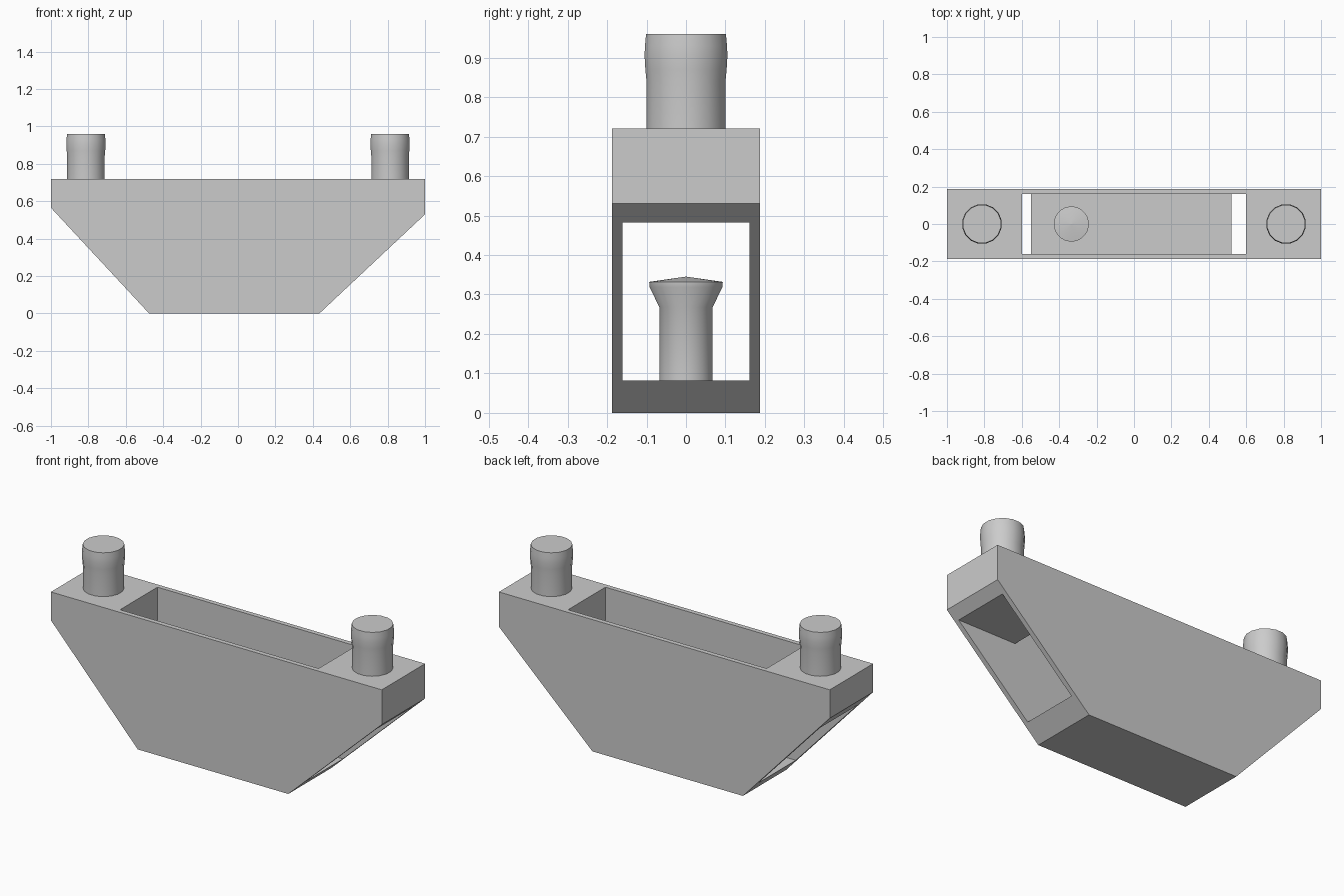
import bpy, bmesh, math

cube = bpy.data.objects.get("Cube")
if cube:
    bpy.data.objects.remove(cube, do_unlink=True)

grey = bpy.data.materials.new("plain grey")
grey.use_nodes = True
colour = (0.6, 0.6, 0.6, 1)
grey.diffuse_color = colour
grey.node_tree.nodes["Principled BSDF"].inputs["Base Color"].default_value = colour


def add_object(name, bm):
    bmesh.ops.recalc_face_normals(bm, faces=bm.faces)
    mesh = bpy.data.meshes.new(name)
    bm.to_mesh(mesh)
    bm.free()
    mesh.materials.append(grey)
    obj = bpy.data.objects.new(name, mesh)
    bpy.context.collection.objects.link(obj)
    return obj


def activate(obj):
    bpy.ops.object.select_all(action='DESELECT')
    obj.select_set(True)
    bpy.context.view_layer.objects.active = obj


def slab(name, outline, half_depth):
    """Extrude an (x, z) outline along y."""
    bm = bmesh.new()
    face = bm.faces.new([bm.verts.new((x, -half_depth, z)) for x, z in outline])
    ext = bmesh.ops.extrude_face_region(bm, geom=[face])
    verts = [v for v in ext["geom"] if isinstance(v, bmesh.types.BMVert)]
    bmesh.ops.translate(bm, verts=verts, vec=(0, 2 * half_depth, 0))
    return add_object(name, bm)


def lathe(name, profile, x, sides=16):
    """Turn a (radius, z) profile about the upright axis at x, with closed ends."""
    bm = bmesh.new()
    rings = []
    for r, z in profile:
        angles = [math.tau * (i + 0.5) / sides for i in range(sides)]
        rings.append([bm.verts.new((x + r * math.cos(a), r * math.sin(a), z)) for a in angles])
    for low, high in zip(rings, rings[1:]):
        for i in range(sides):
            j = (i + 1) % sides
            bm.faces.new((low[i], low[j], high[j], high[i]))
    bm.faces.new(rings[0])
    bm.faces.new(rings[-1])
    obj = add_object(name, bm)
    activate(obj)
    bpy.ops.object.shade_smooth_by_angle(angle=math.radians(35))
    return obj


# Hull-shaped housing with sloping ends
housing = slab("housing", [(-1, 0.72), (-1, 0.565), (-0.475, 0), (0.435, 0),
                           (1, 0.53), (1, 0.72)], 0.187)

# Lengthwise tunnel joined to the open top well
cutter = slab("well_cutter", [(-1.2, 0.082), (1.2, 0.082), (1.2, 0.482), (0.6, 0.482),
                              (0.6, 0.9), (-0.6, 0.9), (-0.6, 0.482), (-1.2, 0.482)], 0.161)
cutter.hide_render = True
cut = housing.modifiers.new("well", 'BOOLEAN')
cut.operation = 'DIFFERENCE'
cut.solver = 'EXACT'
cut.object = cutter
activate(housing)
bpy.ops.object.modifier_apply(modifier=cut.name)
bpy.data.objects.remove(cutter, do_unlink=True)

# Bulged studs on the end blocks
stud = [(0.102, 0.715), (0.102, 0.84), (0.105, 0.87), (0.107, 0.905), (0.106, 0.93), (0.103, 0.96)]
for side, x in (("right", -0.813), ("left", 0.813)):
    lathe(side + "_stud", stud, x)

# Flared peg standing on the well floor
lathe("inner_peg", [(0.068, 0.078), (0.068, 0.268), (0.093, 0.318),
                    (0.094, 0.332), (0.002, 0.345)], -0.335, 24)
